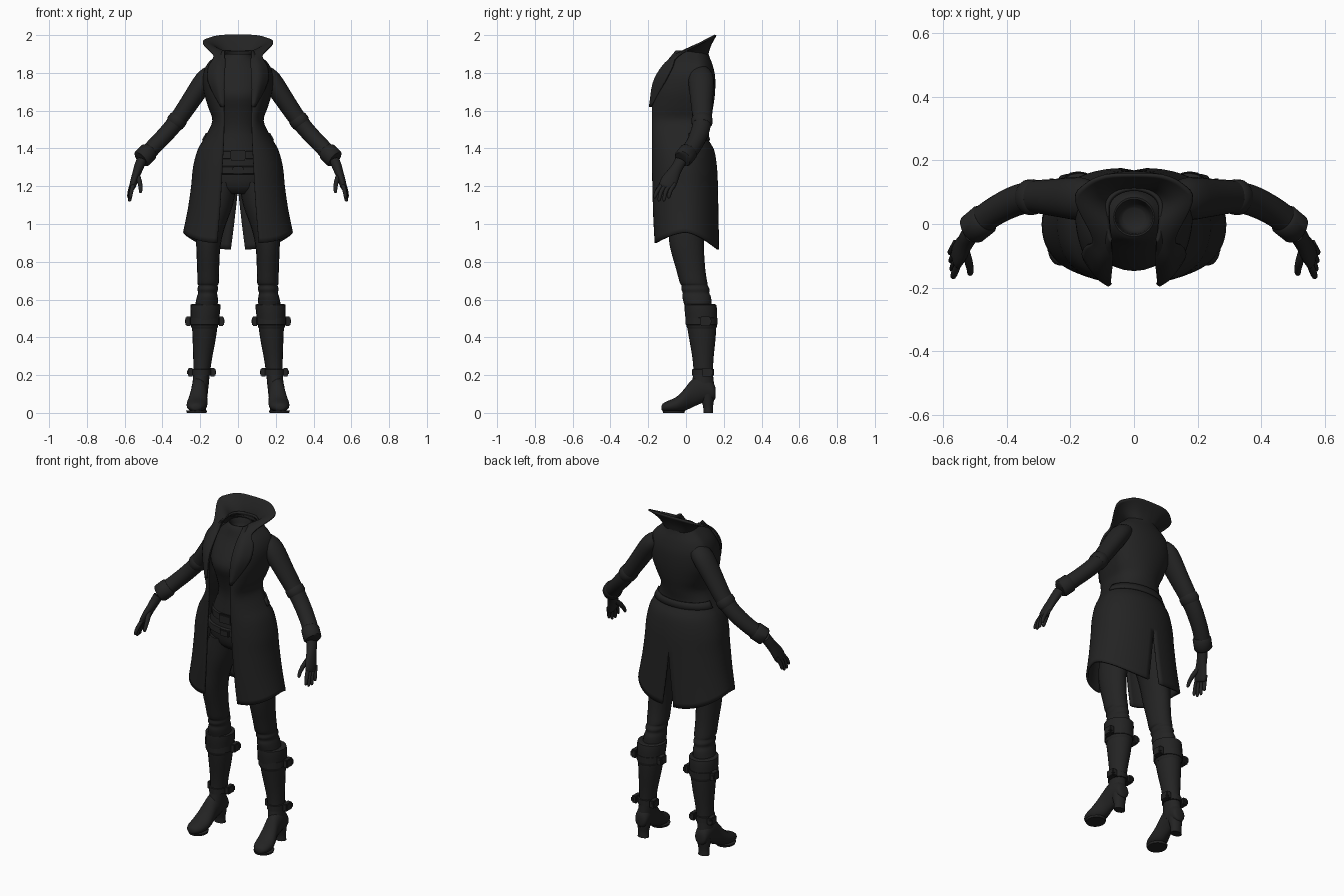
import bpy, bmesh, math
from mathutils import Vector

MAT = bpy.data.materials.new("charcoal black")
MAT.diffuse_color = (0.017, 0.017, 0.017, 1)


def catmull(rows, n):
    """Resample a list of number tuples as a smooth curve, n steps per span."""
    out = []
    for i in range(len(rows) - 1):
        a, b = rows[max(i - 1, 0)], rows[i]
        c, d = rows[i + 1], rows[min(i + 2, len(rows) - 1)]
        for k in range(n):
            t = k / n
            out.append(tuple(0.5 * (2 * q + (r - p) * t + (2 * p - 5 * q + 4 * r - s) * t * t
                       + (3 * q - p - 3 * r + s) * t ** 3) for p, q, r, s in zip(a, b, c, d)))
    return out + [tuple(rows[-1])]


def finish(name, bm, mirror=True, thick=0):
    bmesh.ops.recalc_face_normals(bm, faces=bm.faces)
    me = bpy.data.meshes.new(name)
    bm.to_mesh(me)
    bm.free()
    me.shade_smooth()
    me.set_sharp_from_angle(angle=math.radians(45))
    me.materials.append(MAT)
    ob = bpy.data.objects.new(name, me)
    bpy.context.collection.objects.link(ob)
    if mirror:
        m = ob.modifiers.new("mirror", 'MIRROR')
        m.use_clip = True
        m.merge_threshold = 0.002
    if thick:
        s = ob.modifiers.new("thickness", 'SOLIDIFY')
        s.thickness, s.offset = thick, 0
    return ob


def loft(name, grid, closed, caps, mirror=True, thick=0):
    bm = bmesh.new()
    vs = [[bm.verts.new(p) for p in row] for row in grid]
    n = len(vs[0])
    for a, b in zip(vs, vs[1:]):
        for i in range(n if closed else n - 1):
            j = (i + 1) % n
            bm.faces.new((a[i], a[j], b[j], b[i]))
    if caps:
        bm.faces.new(vs[0])
        bm.faces.new(vs[-1])
    return finish(name, bm, mirror, thick)


def tube(name, rows, axes=None, step=3, sides=20, mirror=True):
    """rows: x, y, z, radius along u, radius along v; u follows y unless axes are given."""
    rows = catmull(rows, step)
    grid = []
    for i, (x, y, z, ru, rv) in enumerate(rows):
        if axes:
            u, v = map(Vector, axes)
        else:
            t = Vector(rows[min(i + 1, len(rows) - 1)][:3]) - Vector(rows[max(i - 1, 0)][:3])
            t.normalize()
            u = Vector((0, 1, 0))
            u = (u - t * u.dot(t)).normalized()
            v = t.cross(u)
        c = Vector((x, y, z))
        ang = [2 * math.pi * k / sides for k in range(sides)]
        grid.append([c + u * ru * math.cos(a) + v * rv * math.sin(a) for a in ang])
    return loft(name, grid, True, True, mirror)


def box(name, c, s, bevel=0.004, mirror=True):
    bm = bmesh.new()
    bmesh.ops.create_cube(bm, size=1)
    for v in bm.verts:
        v.co = Vector([v.co[i] * s[i] + c[i] for i in range(3)])
    bmesh.ops.bevel(bm, geom=bm.edges[:], offset=bevel, segments=2, affect='EDGES')
    return finish(name, bm, mirror)


FLAT = ((0, 1, 0), (1, 0, 0))

# Coat: z, half width, front y, back y, front opening x, back slit x, y of widest point
COAT = [(1.915, .08, -.05, .11, .07, 0, .05), (1.885, .115, -.075, .118, .07, 0, .055),
        (1.84, .16, -.11, .135, .07, 0, .06), (1.78, .18, -.145, .148, .073, 0, .06),
        (1.70, .175, -.168, .148, .075, 0, .05), (1.62, .152, -.174, .138, .073, 0, .03),
        (1.545, .13, -.174, .122, .072, 0, .01), (1.46, .168, -.174, .108, .074, 0, 0),
        (1.39, .208, -.174, .143, .077, 0, 0), (1.30, .232, -.174, .158, .082, 0, 0),
        (1.20, .242, -.172, .163, .087, 0, 0), (1.05, .260, -.168, .166, .097, .017, 0),
        (.90, .285, -.16, .17, .11, .038, 0)]


def section(r, n=14, grow=0):
    z, w, f, b, ox, bx, c = r
    w, b = w + grow, b + grow
    pts = []
    for k in range(2 * n + 1):
        a = k / n * math.pi / 2
        s, co = math.sin(a), math.cos(a)
        if k <= n:
            x, y = ox + (w - ox) * s, c + (f - c) * co ** .9 if co > 1e-6 else c
        else:
            x, y = bx + (w - bx) * s, c - (b - c) * co
        hem = .955 - (.055 if k <= n else .09) * abs(co) ** 1.5
        zz = z if z > 1.2 else 1.2 - (1.2 - z) * (1.2 - hem) / .3
        pts.append((max(x, 0), y, zz))
    pts[-1] = (bx, b, pts[-1][2])
    return pts


ROWS = catmull(COAT, 4)
ROWS = [r[:5] + (max(r[5], 0) if r[0] < 1.199 else 0, r[6]) for r in ROWS]
loft("coat", [section(r) for r in ROWS], False, False, thick=.012)

# Half belt across the back of the waist
band = [r for r in ROWS if 1.43 < r[0] < 1.50]
loft("coat_back_belt", [section(r, 14, .010)[15:] for r in band], False, False, thick=.01)

# Standing collar running into the lapels: neck line and outer edge
neck = [(0, .11, 1.88), (.055, .10, 1.885), (.085, .06, 1.90), (.078, 0, 1.915), (.069, -.06, 1.89),
        (.068, -.12, 1.83), (.073, -.172, 1.74), (.073, -.184, 1.62)]
edge = [(0, .157, 2.0), (.09, .152, 1.998), (.152, .125, 1.983), (.186, .075, 1.957), (.128, -.045, 1.888),
        (.155, -.072, 1.83), (.155, -.112, 1.75), (.088, -.184, 1.62)]
mid = []
for i, (p, q) in enumerate(zip(neck, edge)):
    m = (Vector(p) + Vector(q)) / 2
    m += Vector((0, -.024, .004)) if 4 < i < 7 else Vector((0, -.008, 0))
    mid.append(tuple(m))
cols = [catmull(c, 4) for c in (neck, mid, edge)]
loft("collar_and_lapels", [catmull(tri, 4) for tri in zip(*cols)], False, False, thick=.010)

# Shirt and hips, with a sunk neck opening
tube("shirt_body", [(0, .02, 1.845, .030, .035), (0, .02, 1.86, .046, .050), (0, .022, 1.90, .056, .060),
     (0, .022, 1.885, .075, .078), (0, .02, 1.83, .092, .13), (0, .005, 1.75, .125, .15),
     (0, -.01, 1.68, .138, .145), (0, 0, 1.60, .122, .125), (0, 0, 1.50, .098, .11),
     (0, .005, 1.40, .11, .145), (0, .01, 1.30, .122, .175), (0, .015, 1.20, .115, .17),
     (0, .015, 1.16, .08, .10)], FLAT, sides=28, mirror=False)

# Waist belts with buckles
for name, z, ry, rx in (("upper_belt", 1.365, .122, .158), ("lower_belt", 1.285, .130, .183)):
    tube(name, [(0, .006, z + .022, ry - .01, rx), (0, .006, z + .018, ry, rx), (0, .006, z - .018, ry + .003, rx),
         (0, .006, z - .022, ry - .008, rx)], FLAT, 1, 28, False)
box("belt_buckle", (0, -.120, 1.365), (.085, .018, .055), .006, False)
box("lower_belt_buckle", (0, -.128, 1.285), (.06, .016, .04), .005, False)

# Sleeves with elbow seam and cuff
tube("sleeve", [(.13, .075, 1.80, .055, .045), (.175, .08, 1.762, .068, .054), (.25, .083, 1.652, .059, .050),
     (.32, .085, 1.55, .051, .046), (.38, .07, 1.478, .048, .044), (.45, .033, 1.405, .045, .043),
     (.505, -.012, 1.35, .045, .044)])
tube("sleeve_elbow_seam", [(.310, .085, 1.565, .050, .046), (.316, .085, 1.556, .056, .051),
     (.332, .084, 1.536, .056, .051), (.340, .083, 1.526, .050, .045)], step=1)
tube("sleeve_cuff", [(.468, .018, 1.387, .044, .043), (.474, .013, 1.381, .051, .051),
     (.508, -.015, 1.347, .050, .051), (.514, -.019, 1.342, .044, .044)], step=1)

# Gloves: palm, fingers, thumb
tube("glove_palm", [(.512, -.028, 1.335, .032, .026), (.523, -.043, 1.307, .031, .026), (.534, -.062, 1.275, .034, .023),
     (.548, -.085, 1.235, .043, .020), (.558, -.102, 1.20, .042, .017), (.560, -.106, 1.190, .03, .010)])
for k, (tip_y, tip_z) in enumerate(((-.165, 1.135), (-.142, 1.12), (-.116, 1.12), (-.09, 1.135))):
    by = -.134 + .021 * k
    bx = .556 + .003 * k
    tube("glove_finger_%d" % (k + 1), [(bx - .004, by + .012, 1.215, .011, .011),
         (bx + .008, (by + tip_y) / 2 - .002, 1.175, .011, .011),
         (bx + .013, tip_y, tip_z + .010, .009, .009), (bx + .012, tip_y, tip_z, .003, .003)], sides=10)
tube("glove_thumb", [(.535, -.075, 1.265, .016, .014), (.522, -.115, 1.228, .014, .013),
     (.516, -.142, 1.195, .011, .011), (.516, -.155, 1.172, .009, .009), (.516, -.158, 1.164, .003, .003)], sides=10)

# Trouser legs with folds at the knee
tube("trouser_leg", [(.085, .01, 1.22, .11, .08), (.115, .005, 1.10, .105, .088), (.145, .003, .98, .097, .075),
     (.157, .005, .88, .09, .064), (.158, .025, .76, .077, .058), (.158, .04, .69, .073, .057),
     (.159, .046, .675, .069, .051), (.160, .05, .655, .075, .055), (.161, .053, .635, .070, .050),
     (.163, .057, .61, .076, .056), (.168, .065, .56, .07, .06), (.172, .07, .52, .06, .06)], FLAT)

# Boots: shaft, top cuff, foot, heel
tube("boot_shaft", [(.174, .077, .55, .077, .070), (.176, .083, .46, .077, .067), (.180, .087, .38, .068, .060),
     (.187, .090, .29, .056, .050), (.193, .091, .21, .052, .044), (.199, .087, .14, .062, .043),
     (.202, .085, .10, .06, .040)], FLAT)
tube("boot_cuff", [(.172, .074, .575, .070, .066), (.172, .076, .572, .084, .079), (.174, .079, .53, .085, .078),
     (.177, .083, .455, .080, .071), (.177, .083, .450, .072, .064)], FLAT, 2)
FOOT = [(-.130, .226, .012, .018, .036), (-.122, .224, .030, .010, .050), (-.095, .221, .048, .005, .064),
        (-.05, .217, .055, .004, .085), (-.01, .212, .050, .010, .125), (.03, .207, .043, .028, .175),
        (.08, .203, .043, .050, .20), (.125, .200, .042, .062, .18), (.150, .200, .034, .068, .15),
        (.157, .200, .014, .085, .125)]
tube("boot_foot", [(x, y, (b + t) / 2, (t - b) / 2, w) for y, x, w, b, t in FOOT], ((0, 0, 1), (1, 0, 0)))
tube("boot_heel", [(.202, .118, 0, .026, .034), (.202, .117, .03, .026, .032), (.201, .115, .06, .032, .036),
     (.201, .112, .10, .040, .040)], FLAT)
tube("boot_sole", [(.219, -.065, 0, .056, .052), (.219, -.065, .012, .060, .056)], FLAT, 1)

# Boot straps with buckles on both sides
for name, x, y, z, ru, rv, h in (("upper_strap", .176, .082, .485, .084, .078, .018),
                                 ("lower_strap", .193, .091, .215, .058, .050, .016)):
    tube(name, [(x, y, z + h + .003, ru - .012, rv - .012), (x, y, z + h, ru, rv), (x, y, z - h, ru, rv),
         (x, y, z - h - .003, ru - .012, rv - .012)], FLAT, 1)
    for side, label in ((1, "outer"), (-1, "inner")):
        box("%s_%s_buckle" % (name, label), (x + side * (rv + .008), y + .02, z), (.03, .055, 2 * h + .012))
        box("%s_%s_prong" % (name, label), (x + side * (rv + .017), y + .042, z), (.02, .02, h * 1.6))
